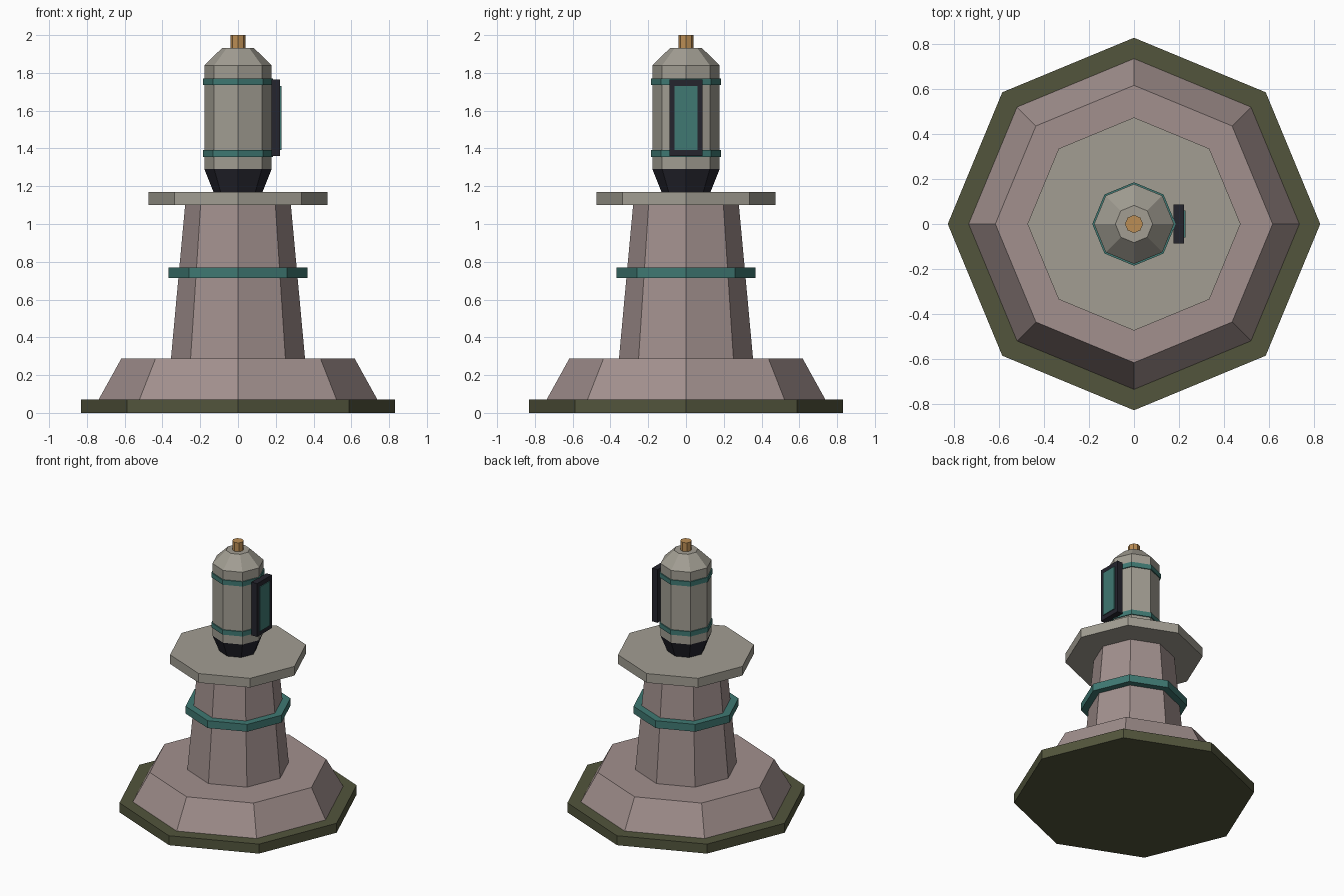
import bpy, bmesh
from math import cos, sin, pi

if "Cube" in bpy.data.objects:
    bpy.data.objects.remove(bpy.data.objects["Cube"])


def material(name, rgb):
    m = bpy.data.materials.new(name)
    m.diffuse_color = (*rgb, 1)
    m.use_nodes = True
    m.node_tree.nodes["Principled BSDF"].inputs["Base Color"].default_value = m.diffuse_color
    return m


stone = material("rose_stone", (0.36, 0.28, 0.27))
moss = material("dark_olive", (0.085, 0.09, 0.045))
teal = material("teal", (0.05, 0.19, 0.17))
plate = material("warm_grey", (0.36, 0.34, 0.29))
dark = material("dark_metal", (0.018, 0.018, 0.027))
copper = material("copper", (0.5, 0.27, 0.09))


def finish(bm, name, mat):
    bmesh.ops.recalc_face_normals(bm, faces=bm.faces)
    mesh = bpy.data.meshes.new(name)
    bm.to_mesh(mesh)
    bm.free()
    mesh.materials.append(mat)
    obj = bpy.data.objects.new(name, mesh)
    bpy.context.collection.objects.link(obj)


def turned(name, mat, profile, sides=8):
    """Closed faceted solid from (radius, z) pairs, corners on the axes."""
    bm = bmesh.new()
    rings = [[bm.verts.new((r * cos(2 * pi * i / sides), r * sin(2 * pi * i / sides), z))
              for i in range(sides)] for r, z in profile]
    for lo, hi in zip(rings, rings[1:]):
        for i in range(sides):
            j = (i + 1) % sides
            bm.faces.new((lo[i], lo[j], hi[j], hi[i]))
    bm.faces.new(rings[0][::-1])
    bm.faces.new(rings[-1])
    finish(bm, name, mat)


def box(name, mat, lo, hi):
    bm = bmesh.new()
    bmesh.ops.create_cube(bm, size=1)
    for v in bm.verts:
        v.co = [(a + b) / 2 + c * (b - a) for a, b, c in zip(lo, hi, v.co)]
    finish(bm, name, mat)


# Pedestal
turned("ground_slab", moss, [(0.83, 0), (0.83, 0.072)])
turned("plinth", stone, [(0.737, 0.072), (0.618, 0.287)])
turned("column", stone, [(0.355, 0.287), (0.28, 1.10)])
turned("column_band", teal, [(0.367, 0.714), (0.367, 0.77)])
turned("platform", plate, [(0.475, 1.10), (0.475, 1.17)])

# Capsule
turned("capsule_neck", dark, [(0.13, 1.17), (0.178, 1.29)])
turned("capsule_body", plate, [(0.178, 1.29), (0.178, 1.84), (0.083, 1.933)])
for label, z in (("lower", 1.355), ("upper", 1.735)):
    turned(label + "_capsule_band", teal, [(0.186, z), (0.186, z + 0.036)])
turned("top_cap", copper, [(0.04, 1.933), (0.04, 2.0)])

# Side display panel
box("panel_frame", dark, (0.177, -0.088, 1.36), (0.223, 0.088, 1.765))
box("panel_screen", teal, (0.205, -0.06, 1.393), (0.229, 0.06, 1.73))
